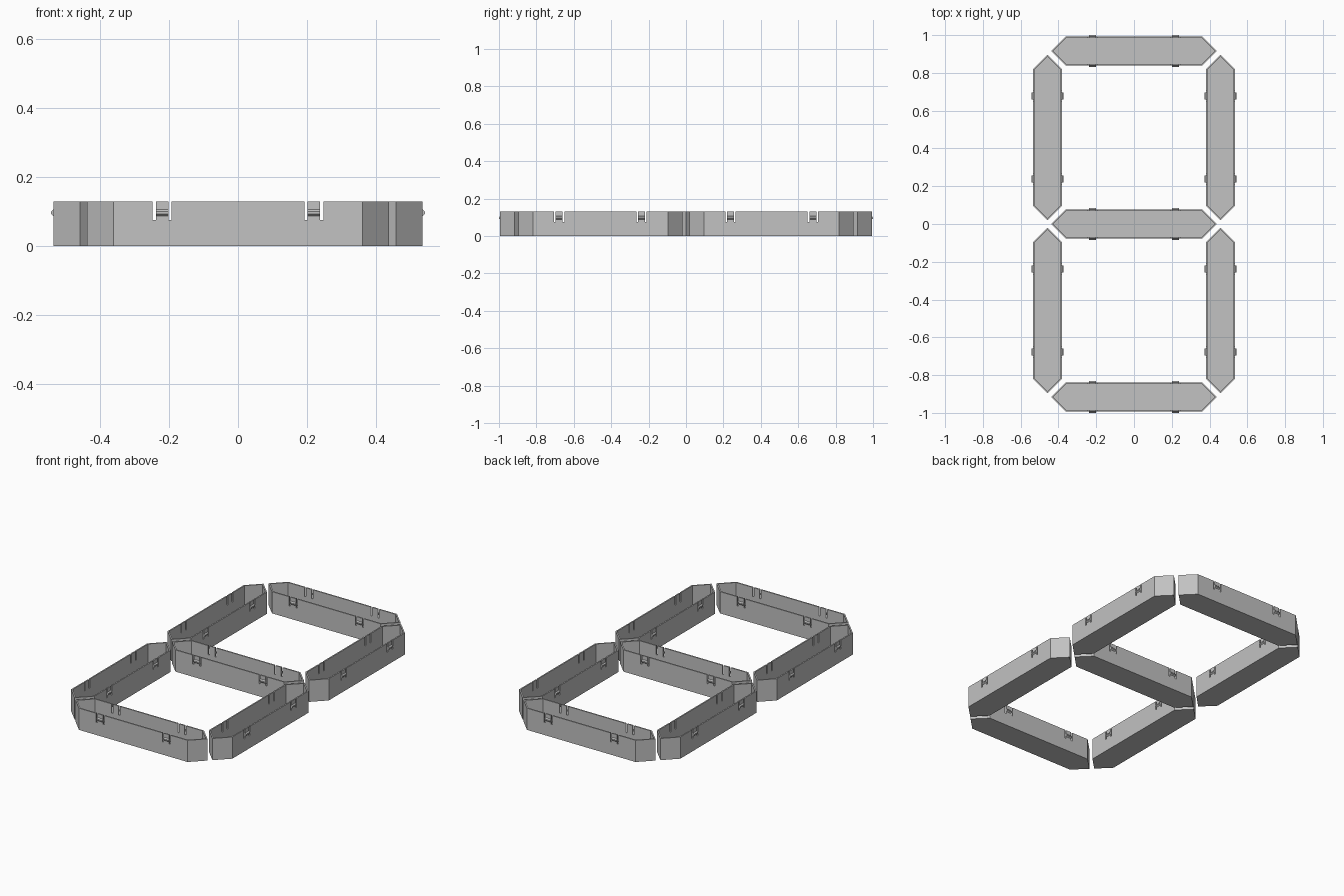
import bpy, bmesh, math
from mathutils import Matrix

if "Cube" in bpy.data.objects:
    bpy.data.objects.remove(bpy.data.objects["Cube"])

TIP, HALF_W, HEIGHT = 0.4385, 0.0775, 0.13    # segment half length, half width, height
WALL, FLOOR = 0.008, 0.008
CLIP_X, TAB_HALF, SLOT_W, SLOT_Z = 0.22, 0.0185, 0.009, 0.076

grey = bpy.data.materials.new("light grey plastic")
grey.diffuse_color = (0.54, 0.54, 0.54, 1)
grey.use_nodes = True
grey.node_tree.nodes["Principled BSDF"].inputs["Base Color"].default_value = grey.diffuse_color


def hexagon(inset):
    """Pointed segment outline, moved inwards by inset."""
    tip, w = TIP - inset * math.sqrt(2), HALF_W - inset
    s = tip - w
    return [(-tip, 0), (-s, -w), (s, -w), (tip, 0), (s, w), (-s, w)]


def add_box(bm, x0, x1, y0, y1, z0, z1):
    m = Matrix.Translation(((x0 + x1) / 2, (y0 + y1) / 2, (z0 + z1) / 2))
    m = m @ Matrix.Diagonal((x1 - x0, y1 - y0, z1 - z0, 1))
    bmesh.ops.create_cube(bm, size=1, matrix=m)


def to_object(name, bm):
    bmesh.ops.recalc_face_normals(bm, faces=bm.faces)
    mesh = bpy.data.meshes.new(name)
    bm.to_mesh(mesh)
    bm.free()
    mesh.materials.append(grey)
    ob = bpy.data.objects.new(name, mesh)
    bpy.context.collection.objects.link(ob)
    return ob


# Open tray: outer skin, rim, inner skin and floor
bm = bmesh.new()
rings = []
for inset, z in ((0, 0), (0, HEIGHT), (WALL, HEIGHT), (WALL, FLOOR)):
    rings.append([bm.verts.new((x, y, z)) for x, y in hexagon(inset)])
for a, b in zip(rings, rings[1:]):
    for i in range(6):
        j = (i + 1) % 6
        bm.faces.new((a[i], a[j], b[j], b[i]))
bm.faces.new(rings[0])
bm.faces.new(rings[-1])
tray = to_object("segment_tray", bm)

# Slots on both sides of every clip tab, cut through both long walls
bm = bmesh.new()
for cx in (-CLIP_X, CLIP_X):
    for side in (-1, 1):
        a, b = cx + side * TAB_HALF, cx + side * (TAB_HALF + SLOT_W)
        add_box(bm, min(a, b), max(a, b), -0.1, 0.1, SLOT_Z, HEIGHT + 0.05)
cutter = to_object("slot_cutter", bm)
cutter.hide_render = True
mod = tray.modifiers.new("slots", 'BOOLEAN')
mod.operation, mod.solver, mod.object = 'DIFFERENCE', 'EXACT', cutter
graph = bpy.context.evaluated_depsgraph_get()
tray_mesh = bpy.data.meshes.new_from_object(tray.evaluated_get(graph))
tray_mesh.name = "segment_tray"
bpy.data.objects.remove(tray)
bpy.data.objects.remove(cutter)

# Snap ridges on the outside of the clip tabs
bm = bmesh.new()
profile = [(-0.001, 0.087), (0.0065, 0.094), (0.0065, 0.101), (-0.001, 0.108)]
for cx in (-CLIP_X, CLIP_X):
    for side in (-1, 1):
        ends = [[bm.verts.new((cx + e * TAB_HALF, side * (HALF_W + d), z))
                 for d, z in profile] for e in (-1, 1)]
        for i in range(4):
            j = (i + 1) % 4
            bm.faces.new((ends[0][i], ends[0][j], ends[1][j], ends[1][i]))
        bm.faces.new(ends[0])
        bm.faces.new(ends[1])
ridges = to_object("clip_ridges", bm)
ridge_mesh = ridges.data
bpy.data.objects.remove(ridges)

# Seven segments: three across, four upright
layout = [("top", 0, 0.916, 0), ("middle", 0, 0, 0), ("bottom", 0, -0.916, 0)]
for xs, side in ((-1, "left"), (1, "right")):
    for ys, level in ((1, "upper"), (-1, "lower")):
        layout.append((f"{level}_{side}", xs * 0.458, ys * 0.458, math.pi / 2))
for name, x, y, turn in layout:
    for part, mesh in (("segment", tray_mesh), ("clip_ridges", ridge_mesh)):
        ob = bpy.data.objects.new(f"{name}_{part}", mesh)
        ob.location = (x, y, 0)
        ob.rotation_euler.z = turn
        bpy.context.collection.objects.link(ob)
